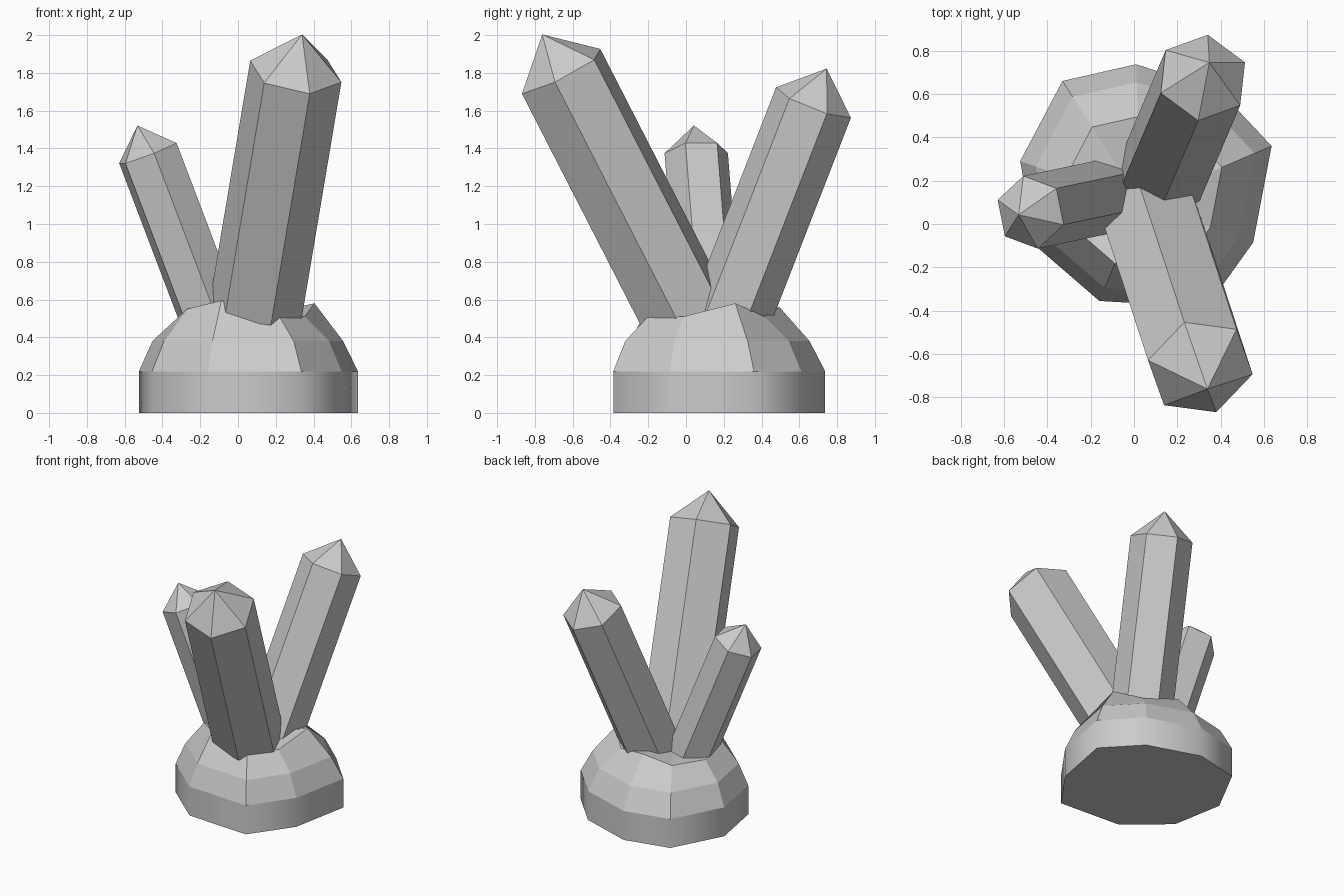
import bpy, bmesh, math
from mathutils import Vector, Matrix

if "Cube" in bpy.data.objects:
    bpy.data.objects.remove(bpy.data.objects["Cube"])


def add_object(name, bm):
    bmesh.ops.recalc_face_normals(bm, faces=bm.faces[:])
    mesh = bpy.data.meshes.new(name)
    bm.to_mesh(mesh)
    bm.free()
    obj = bpy.data.objects.new(name, mesh)
    bpy.context.collection.objects.link(obj)
    return obj


def bridge(bm, low, high):
    n = len(low)
    return [bm.faces.new((low[i], low[(i + 1) % n], high[(i + 1) % n], high[i]))
            for i in range(n)]


def fan(bm, ring, point):
    tip = bm.verts.new(point)
    for i in range(len(ring)):
        bm.faces.new((ring[i], ring[(i + 1) % len(ring)], tip))


def crystal(name, shoulder, slope, corner, radius, tip, root_z=0.3):
    """Leaning hexagonal prism with a six-sided point."""
    axis = Vector((slope[0], slope[1], 1)).normalized()
    top = Vector(shoulder)
    root = top - axis * ((top.z - root_z) / axis.z)
    spoke = Vector(corner)
    spoke = (spoke - axis * spoke.dot(axis)).normalized() * radius
    spokes = [Matrix.Rotation(i * math.pi / 3, 3, axis) @ spoke for i in range(6)]
    bm = bmesh.new()
    low = [bm.verts.new(root + s) for s in spokes]
    high = [bm.verts.new(top + s) for s in spokes]
    bridge(bm, low, high)
    bm.faces.new(low[::-1])
    fan(bm, high, top + axis * tip)
    return add_object(name, bm)


# Faceted rock base: irregular nine-sided outline, with rim height per corner
outline = [(.635, .36), (.40, .61), (.01, .737), (-.33, .66), (-.525, .29),
           (-.455, -.10), (-.16, -.355), (.335, -.385), (.55, -.085)]
rim_z = [.58, .51, .56, .51, .50, .55, .595, .51, .51]
cx, cy = .03, .10


def ring(bm, scale, heights):
    return [bm.verts.new((cx + (x - cx) * scale, cy + (y - cy) * scale, z))
            for (x, y), z in zip(outline, heights)]


bm = bmesh.new()
levels = [ring(bm, 1, [0] * 9), ring(bm, 1, [.22] * 9),
          ring(bm, .87, [.38] * 9), ring(bm, .62, rim_z)]
for k in range(3):
    for face in bridge(bm, levels[k], levels[k + 1]):
        face.smooth = k == 0  # only the lower band is softly shaded
bm.faces.new(levels[0][::-1])
fan(bm, levels[3], (cx, cy, .5))
add_object("rock_base", bm)

# Three leaning crystals
crystal("tall_front_crystal", (.306, -.661, 1.808), (.168, -.513),
        (-.246, .031, .062), .25, .222)
crystal("back_crystal", (.318, .675, 1.643), (.165, .389),
        (.022, .198, -.083), .215, .195)
crystal("small_left_crystal", (-.477, .054, 1.375), (-.38, -.08),
        (-.033, .168, 0), .171, .157)
